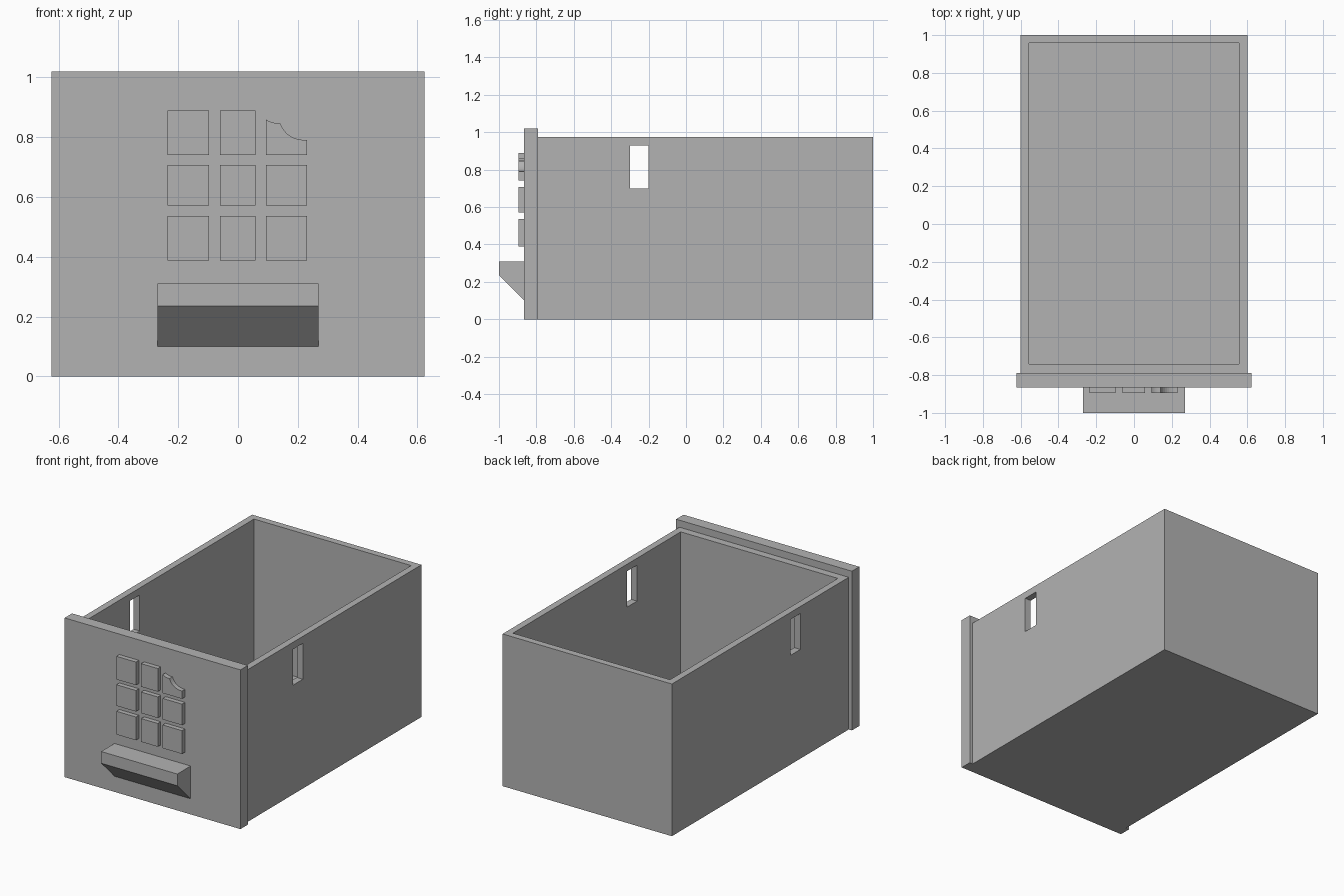
import bpy
import bmesh
from mathutils import Vector

cube = bpy.data.objects.get("Cube")
if cube:
    bpy.data.objects.remove(cube, do_unlink=True)

grey = bpy.data.materials.new("plain grey")
grey.use_nodes = True
COLOUR = (0.45, 0.45, 0.45, 1)
grey.diffuse_color = COLOUR
grey.node_tree.nodes["Principled BSDF"].inputs["Base Color"].default_value = COLOUR


def prism(name, profile, axis, start, end):
    """Extrude a closed 2D profile along x (profile y, z) or y (profile x, z)."""
    bm = bmesh.new()
    place = (lambda p: (start, *p)) if axis == "x" else (lambda p: (p[0], start, p[1]))
    face = bm.faces.new([bm.verts.new(place(p)) for p in profile])
    step = Vector((end - start, 0, 0) if axis == "x" else (0, end - start, 0))
    out = bmesh.ops.extrude_face_region(bm, geom=[face], use_keep_orig=True)
    bmesh.ops.translate(bm, vec=step, verts=[v for v in out["geom"] if isinstance(v, bmesh.types.BMVert)])
    bmesh.ops.recalc_face_normals(bm, faces=bm.faces)
    mesh = bpy.data.meshes.new(name)
    bm.to_mesh(mesh)
    bm.free()
    mesh.materials.append(grey)
    obj = bpy.data.objects.new(name, mesh)
    bpy.context.collection.objects.link(obj)
    return obj


def box(name, x, y, z):
    corners = [(x[0], z[0]), (x[1], z[0]), (x[1], z[1]), (x[0], z[1])]
    return prism(name, corners, "y", *y)


def cut(target, cutter):
    mod = target.modifiers.new(cutter.name, "BOOLEAN")
    mod.operation = "DIFFERENCE"
    mod.solver = "EXACT"
    mod.object = cutter
    cutter.hide_render = True
    cutter.hide_set(True)
    bpy.context.view_layer.objects.active = target
    bpy.ops.object.modifier_apply(modifier=mod.name)
    bpy.data.objects.remove(cutter, do_unlink=True)


def curve(a, b, c, steps=8):
    """Points along a quadratic curve from a to c, pulled towards b."""
    a, b, c = Vector(a), Vector(b), Vector(c)
    ts = [i / steps for i in range(steps + 1)]
    return [tuple(a * (1 - t) ** 2 + b * 2 * t * (1 - t) + c * t * t) for t in ts]


# Open drawer box with a slot through both side walls
body = box("drawer_box", (-0.6, 0.6), (-0.79, 1), (0, 0.975))
cut(body, box("cavity", (-0.557, 0.557), (-0.742, 0.957), (0.045, 1.2)))
cut(body, box("side_slots", (-0.8, 0.8), (-0.3, -0.2), (0.70, 0.93)))

# Front panel
box("front_panel", (-0.623, 0.623), (-0.865, -0.79), (0, 1.02))

# Wedge handle with a sloping underside
prism("handle", [(-0.865, 0.10), (-0.865, 0.31), (-1, 0.31), (-1, 0.235)], "x", -0.27, 0.27)

# Raised grid of tiles, the top corner one bitten away
columns = [(-0.235, -0.097), (-0.06, 0.058), (0.093, 0.23)]
rows = [(0.388, 0.537), (0.572, 0.707), (0.741, 0.889)]
TILE_Y = (-0.895, -0.865)
for r, z in enumerate(rows):
    for c, x in enumerate(columns):
        if (r, c) != (2, 2):
            box(f"tile_{r + 1}_{c + 1}", x, TILE_Y, z)

notch = (0.141, 0.847)
bite = curve((0.093, 0.86), (0.112, 0.845), notch) + curve(notch, (0.162, 0.79), (0.23, 0.79))[1:]
prism("bitten_tile", [(0.23, 0.741), (0.093, 0.741)] + bite, "y", *TILE_Y)
